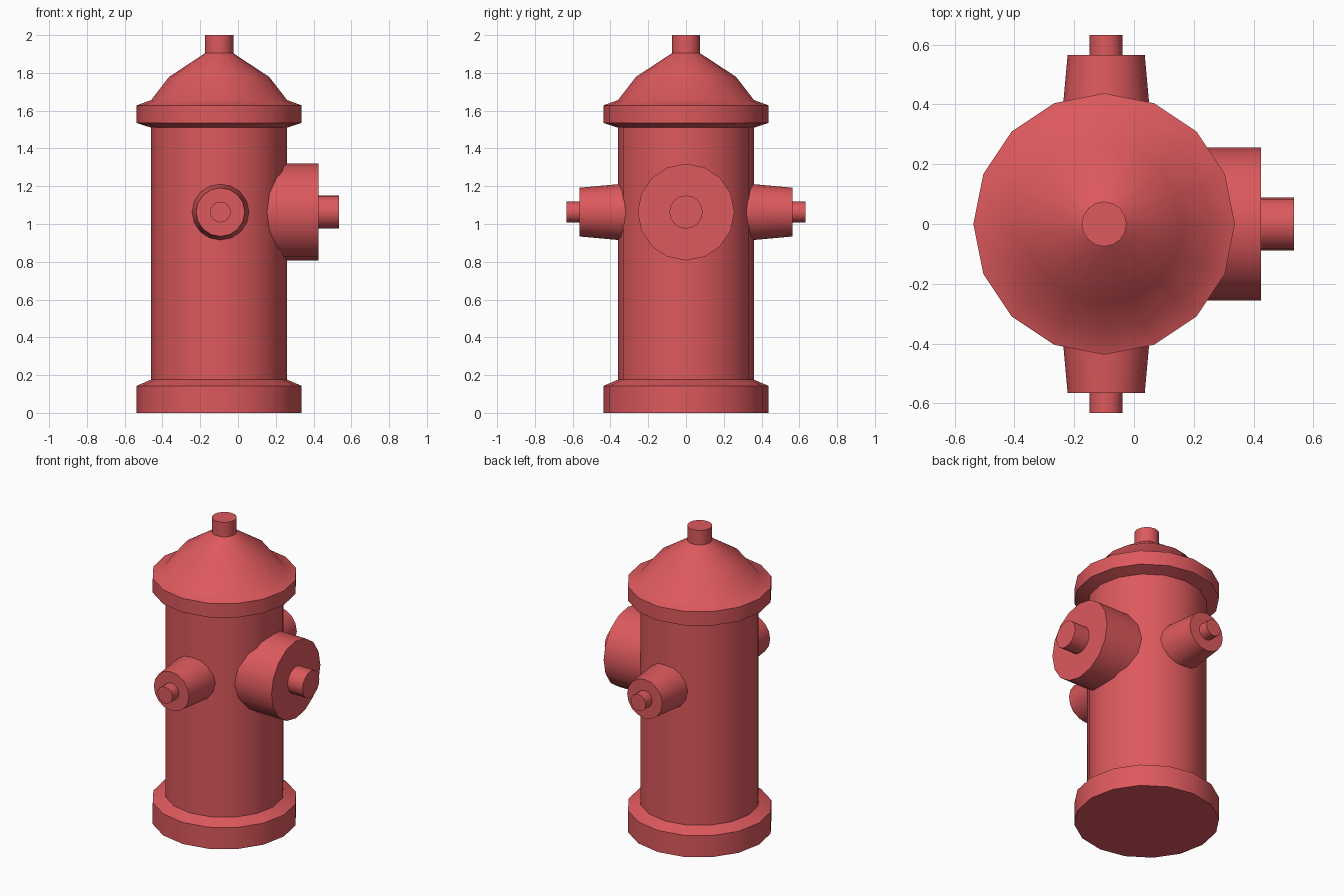
import bpy, bmesh, math
from mathutils import Matrix

if "Cube" in bpy.data.objects:
    bpy.data.objects.remove(bpy.data.objects["Cube"])

SIDES = 16
red = bpy.data.materials.new("hydrant_red")
red.diffuse_color = (0.72, 0.1, 0.11, 1)
red.use_nodes = True
red.node_tree.nodes["Principled BSDF"].inputs["Base Color"].default_value = red.diffuse_color


def lathe(name, profile, origin, rotation=Matrix(), cap_start=True):
    """Revolve (radius, height) points round local z, then turn and place the part."""
    bm = bmesh.new()
    rings = []
    for r, h in profile:
        rings.append([bm.verts.new((r * math.cos(2 * math.pi * i / SIDES),
                                    r * math.sin(2 * math.pi * i / SIDES), h))
                      for i in range(SIDES)])
    for a, b in zip(rings, rings[1:]):
        for i in range(SIDES):
            j = (i + 1) % SIDES
            bm.faces.new((a[i], a[j], b[j], b[i]))
    if cap_start:
        bm.faces.new(rings[0][::-1])
    bm.faces.new(rings[-1])
    mesh = bpy.data.meshes.new(name)
    bm.to_mesh(mesh)
    bm.free()
    mesh.materials.append(red)
    ob = bpy.data.objects.new(name, mesh)
    bpy.context.collection.objects.link(ob)
    ob.matrix_world = Matrix.Translation(origin) @ rotation
    bpy.ops.object.select_all(action='DESELECT')
    ob.select_set(True)
    bpy.context.view_layer.objects.active = ob
    bpy.ops.object.shade_smooth_by_angle(angle=math.radians(35))
    return ob


# Barrel with base flange, collar, domed bonnet and top nut
lathe("hydrant_body", [(0.437, 0), (0.437, 0.143), (0.36, 0.176), (0.36, 1.51),
                       (0.437, 1.535), (0.437, 1.628), (0.36, 1.656),
                       (0.265, 1.779), (0.075, 1.904), (0.075, 2.0)], (-0.1, 0, 0))

# Large front outlet with its nut, facing +x
OUTLET_Z = 1.063
lathe("main_outlet", [(0.256, 0.14), (0.256, 0.425), (0.088, 0.425), (0.088, 0.535)],
      (0, 0, OUTLET_Z), Matrix.Rotation(math.pi / 2, 4, 'Y'), cap_start=False)

# Pair of tapered side outlets with nuts
for label, sign in (("front", 1), ("back", -1)):
    lathe(f"side_outlet_{label}",
          [(0.153, 0.3), (0.129, 0.565), (0.055, 0.565), (0.055, 0.632)],
          (-0.093, 0, OUTLET_Z), Matrix.Rotation(sign * math.pi / 2, 4, 'X'),
          cap_start=False)
